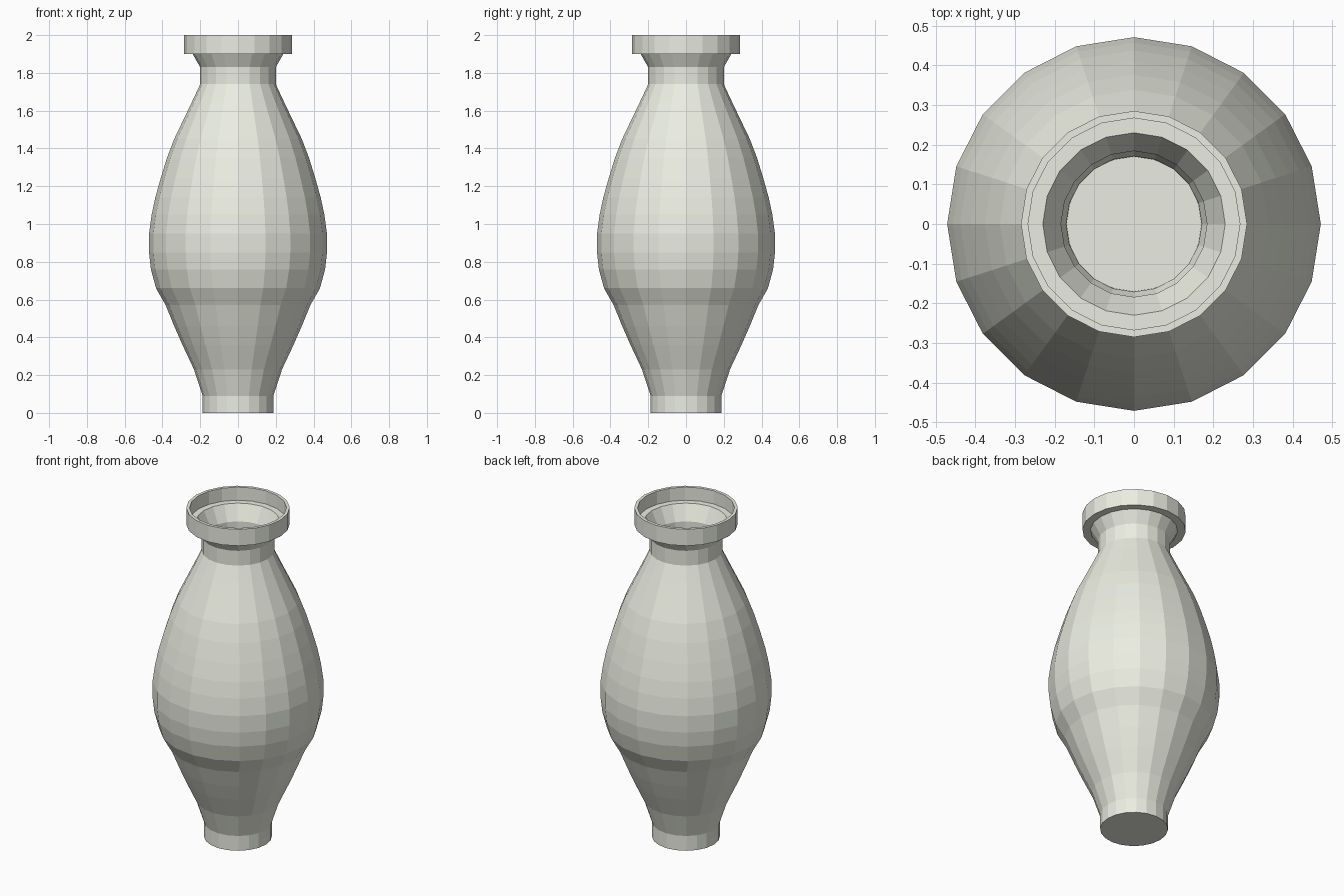
import bpy, bmesh
from math import cos, sin, tau

if "Cube" in bpy.data.objects:
    bpy.data.objects.remove(bpy.data.objects["Cube"])

SIDES = 20
WALL = 0.016

# Outer profile of foot, belly and neck: (radius, height)
outer = [(0.187, 0.0), (0.187, 0.09), (0.233, 0.23), (0.294, 0.36), (0.338, 0.46),
         (0.383, 0.57), (0.434, 0.66), (0.461, 0.76), (0.471, 0.85), (0.471, 0.95),
         (0.457, 1.05), (0.438, 1.14), (0.41, 1.24), (0.376, 1.35), (0.338, 1.45),
         (0.29, 1.55), (0.242, 1.65), (0.2, 1.74), (0.2, 1.83), (0.24, 1.9)]
# Collar lip with the inner ledge
lip = [(0.285, 1.9), (0.285, 2.0), (0.267, 2.0), (0.267, 1.92), (0.23, 1.92)]
# Inner wall follows the outer one, down to the inside floor
inner = [(r - WALL, z) for r, z in reversed(outer[1:-1])] + [(0.17, 0.02)]


def lathe(name, profile):
    """Revolve an open profile and cap both ends."""
    bm = bmesh.new()
    rings = [[bm.verts.new((r * cos(tau * i / SIDES), r * sin(tau * i / SIDES), z))
              for i in range(SIDES)] for r, z in profile]
    for a, b in zip(rings, rings[1:]):
        for i in range(SIDES):
            j = (i + 1) % SIDES
            bm.faces.new((a[i], a[j], b[j], b[i]))
    bm.faces.new(rings[0][::-1])
    bm.faces.new(rings[-1])
    bmesh.ops.recalc_face_normals(bm, faces=bm.faces)
    mesh = bpy.data.meshes.new(name)
    bm.to_mesh(mesh)
    bm.free()
    obj = bpy.data.objects.new(name, mesh)
    bpy.context.collection.objects.link(obj)
    return obj


vase = lathe("vase", outer + lip + inner)

# Pale cream glaze
glaze = bpy.data.materials.new("cream_glaze")
glaze.diffuse_color = (0.83, 0.85, 0.76, 1)
glaze.use_nodes = True
glaze.node_tree.nodes["Principled BSDF"].inputs["Base Color"].default_value = glaze.diffuse_color
vase.data.materials.append(glaze)
